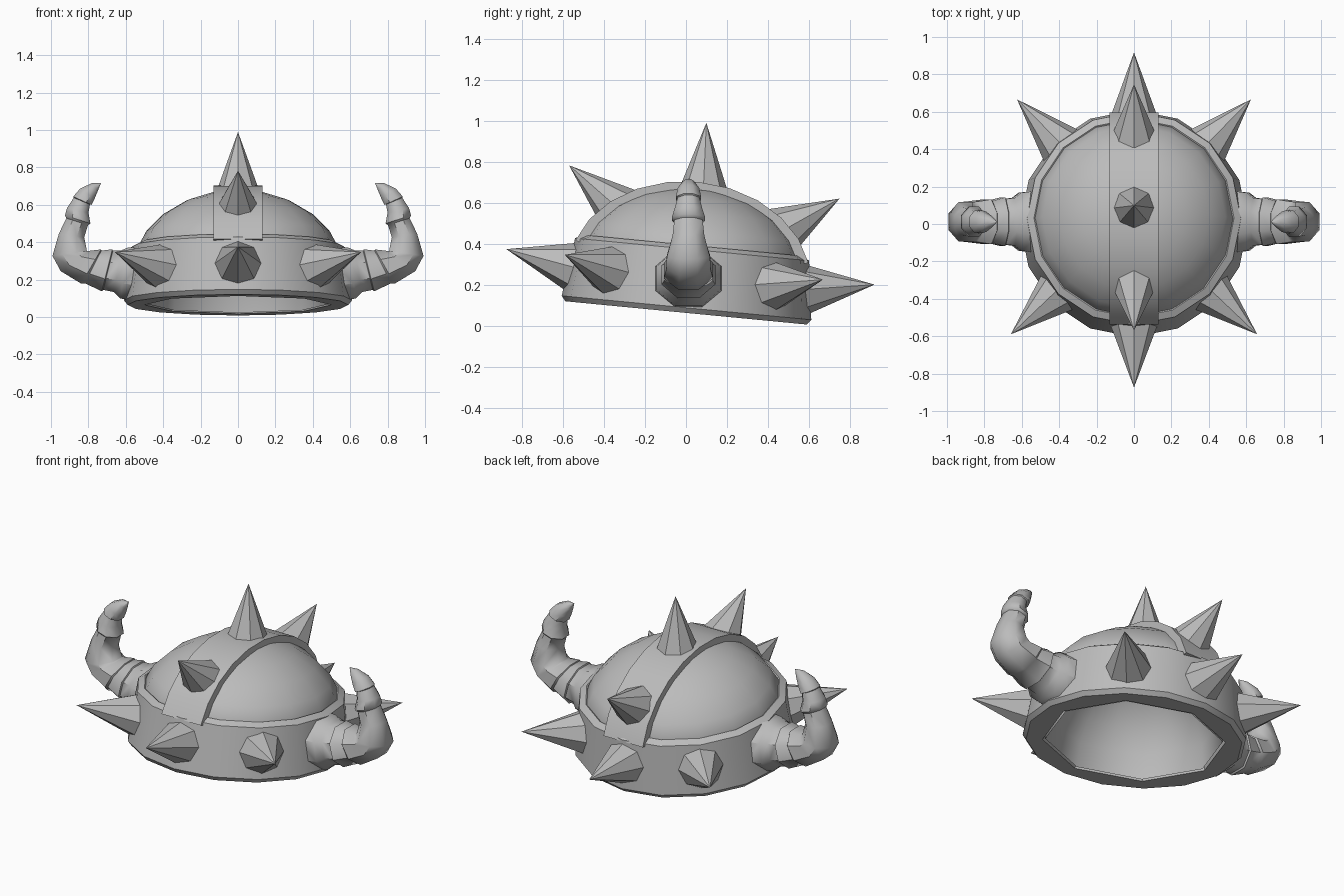
import bpy, bmesh
from math import sin, cos, pi, radians
from mathutils import Matrix, Vector

cube = bpy.data.objects.get("Cube")
if cube:
    bpy.data.objects.remove(cube, do_unlink=True)

metal = bpy.data.materials.new("grey_metal")
metal.use_nodes = True
GREY = (0.5, 0.5, 0.5, 1)
metal.diffuse_color = GREY
metal.node_tree.nodes["Principled BSDF"].inputs["Base Color"].default_value = GREY

# The helmet leans back a little; horns stay upright
TILT = Matrix.Translation((0, 0, 0.065)) @ Matrix.Rotation(radians(-5.5), 4, 'X')
UPRIGHT = Matrix.Identity(4)


def finish(name, bm, matrix=TILT, smooth=None):
    bmesh.ops.remove_doubles(bm, verts=bm.verts, dist=0.0005)
    bmesh.ops.recalc_face_normals(bm, faces=bm.faces)
    bm.transform(matrix)
    mesh = bpy.data.meshes.new(name)
    bm.to_mesh(mesh)
    bm.free()
    mesh.materials.append(metal)
    obj = bpy.data.objects.new(name, mesh)
    bpy.context.collection.objects.link(obj)
    if smooth:
        bpy.ops.object.select_all(action='DESELECT')
        obj.select_set(True)
        bpy.context.view_layer.objects.active = obj
        bpy.ops.object.shade_smooth_by_angle(angle=radians(smooth))
    return obj


def skin(bm, rings, loop=False):
    """Join rings of points with quads; loop closes the last ring to the first."""
    rows = [[bm.verts.new(p) for p in ring] for ring in rings]
    pairs = list(zip(rows, rows[1:])) + ([(rows[-1], rows[0])] if loop else [])
    for a, b in pairs:
        for i in range(len(a)):
            j = (i + 1) % len(a)
            bm.faces.new((a[i], a[j], b[j], b[i]))
    return rows


def turned(profile, inner, sides=16):
    """Rings of a turned shape; points listed as inner are drawn octagonal."""
    rings = []
    for k, (r, z) in enumerate(profile):
        flat = cos(pi / 8) if k in inner else 1
        rings.append([(r * (flat if i % 2 else 1) * cos(2 * pi * i / sides),
                       r * (flat if i % 2 else 1) * sin(2 * pi * i / sides), z)
                      for i in range(sides)])
    return rings


# Brow band with chamfered lower edge and sloping top lip
bm = bmesh.new()
skin(bm, turned([(0.5, 0), (0.59, 0), (0.61, 0.025), (0.572, 0.31),
                 (0.535, 0.33), (0.49, 0.28)], {0, 5}), loop=True)
finish("brow_band", bm, smooth=30)

# Dome shell: outer skin down into the band, lining back up
outer = [(0.565 * sin(t), 0.18 + 0.435 * cos(t))
         for t in (radians(a) for a in range(0, 76, 15))]
lining = [(0.485 * cos(t), 0.004 + 0.52 * sin(t))
          for t in (radians(a) for a in range(0, 91, 15))]
n = len(outer)
bm = bmesh.new()
skin(bm, turned(outer + lining, set(range(n, n + len(lining)))))
bmesh.ops.dissolve_degenerate(bm, dist=0.0005, edges=bm.edges)
finish("dome", bm, smooth=50)

# Raised strip over the dome from front to back
bm = bmesh.new()
sections = []
for a in range(-75, 76, 15):
    s, c = sin(radians(a)), cos(radians(a))
    sections.append([(x, ry * s, 0.18 + rz * c) for x, ry, rz in
                     ((-0.13, 0.59, 0.46), (0.13, 0.59, 0.46),
                      (0.13, 0.52, 0.39), (-0.13, 0.52, 0.39))])
rows = skin(bm, sections)
bm.faces.new(rows[0])
bm.faces.new(rows[-1])
finish("crest_strip", bm, smooth=30)


# Eight-sided spikes
def spike(name, base, tip, radius):
    base, tip = Vector(base), Vector(tip)
    axis = tip - base
    sink = 0.04
    length = axis.length + sink
    bm = bmesh.new()
    bmesh.ops.create_cone(bm, cap_ends=True, segments=8, radius1=radius * length / axis.length,
                          radius2=0, depth=length)
    turn = axis.to_track_quat('Z', 'Y').to_matrix().to_4x4()
    middle = tip - axis.normalized() * length / 2
    finish(name, bm, TILT @ Matrix.Translation(middle) @ turn)


for label, angle in (("front", -90), ("back", 90), ("front_left", -43), ("front_right", -137),
                     ("back_left", 46), ("back_right", 134)):
    c, s = cos(radians(angle)), sin(radians(angle))
    spike("band_spike_" + label, (0.57 * c, 0.57 * s, 0.17), (0.9 * c, 0.9 * s, 0.225), 0.122)

spike("crest_spike_front", (0, -0.405, 0.495), (0, -0.635, 0.66), 0.107)
spike("crest_spike_top", (0, 0.025, 0.635), (0, 0.01, 0.93), 0.107)
spike("crest_spike_back", (0, 0.46, 0.465), (0, 0.69, 0.625), 0.107)

# Curved horns in stepped segments: x, z, radius, heading in degrees
HORN = [(0.52, 0.23, 0.15, 8), (0.61, 0.235, 0.14, 8), (0.645, 0.245, 0.115, 10),
        (0.695, 0.25, 0.11, 14), (0.70, 0.25, 0.118, 14), (0.775, 0.268, 0.1, 27),
        (0.785, 0.27, 0.108, 30), (0.87, 0.30, 0.097, 55), (0.90, 0.34, 0.095, 82),
        (0.89, 0.436, 0.07, 98), (0.86, 0.51, 0.062, 108), (0.857, 0.522, 0.073, 108),
        (0.857, 0.57, 0.06, 102), (0.835, 0.62, 0.048, 112), (0.832, 0.622, 0.055, 115),
        (0.805, 0.66, 0.048, 125), (0.765, 0.697, 0.026, 138), (0.733, 0.717, 0.001, 145)]
for label, side in (("left", 1), ("right", -1)):
    rings = []
    for x, z, r, heading in HORN:
        h = radians(heading)
        ring = []
        for i in range(8):
            t = 2 * pi * (i + 0.5) / 8
            up, out = r * 1.06 * sin(t), r * 1.2 * cos(t)
            ring.append((side * (x - up * sin(h)), 0.012 + out, z + up * cos(h)))
        rings.append(ring)
    bm = bmesh.new()
    rows = skin(bm, rings)
    bm.faces.new(rows[0])
    bm.faces.new(rows[-1])
    finish("horn_" + label, bm, UPRIGHT, smooth=48)
